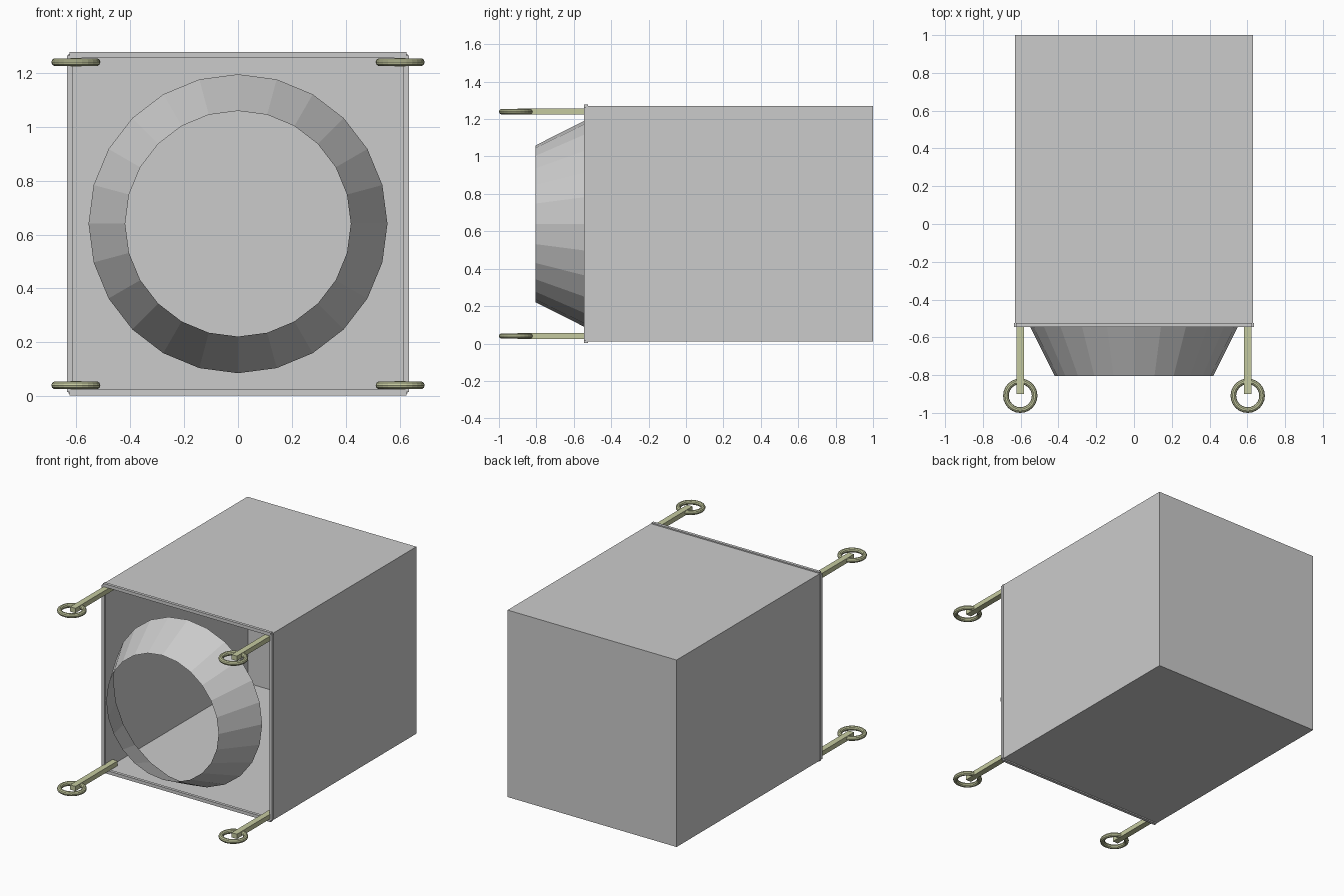
import bpy, bmesh
from math import radians, pi, sin, cos

if "Cube" in bpy.data.objects:
    bpy.data.objects.remove(bpy.data.objects["Cube"])

CZ = 0.64          # height of the centre axis
FRONT = -0.535     # plane of the open front

olive = bpy.data.materials.new("olive_metal")
olive.diffuse_color = (0.56, 0.59, 0.35, 1)
olive.use_nodes = True
olive.node_tree.nodes["Principled BSDF"].inputs["Base Color"].default_value = olive.diffuse_color


def box(name, lo, hi, mat=None):
    size = [b - a for a, b in zip(lo, hi)]
    bpy.ops.mesh.primitive_cube_add(size=1, location=[(a + b) / 2 for a, b in zip(lo, hi)])
    ob = bpy.context.object
    ob.name = name
    ob.scale = size
    bpy.ops.object.transform_apply(location=False, rotation=False, scale=True)
    if mat:
        ob.data.materials.append(mat)
    return ob


# Hollow housing: four thin walls and a back panel, open at the front
H, T = 0.63, 0.01
box("back_panel", (-H, 1 - T, CZ - H), (H, 1, CZ + H))
for s, side in ((-1, "left"), (1, "right")):
    x = sorted((s * H, s * (H - T)))
    box(side + "_wall", (x[0], FRONT, CZ - H + T), (x[1], 1 - T, CZ + H - T))
for s, side in ((-1, "bottom"), (1, "top")):
    z = sorted((CZ + s * H, CZ + s * (H - T)))
    box(side + "_wall", (-H, FRONT, z[0]), (H, 1 - T, z[1]))

# Slim rails framing the open front
for s, a, b in ((-1, "left", "bottom"), (1, "right", "top")):
    x = sorted((s * 0.635, s * 0.615))
    box(a + "_rail", (x[0], FRONT - 0.01, CZ - 0.625), (x[1], FRONT + 0.01, CZ + 0.625))
    z = sorted((CZ + s * 0.638, CZ + s * 0.616))
    box(b + "_rail", (-0.625, FRONT - 0.01, z[0]), (0.625, FRONT + 0.01, z[1]))

# Open-ended tapered collar with 24 flat sides
bm = bmesh.new()
N = 24
rings = []
for r, y in ((0.555, FRONT), (0.419, -0.805)):
    rings.append([bm.verts.new((r * cos(2 * pi * i / N), y, CZ + r * sin(2 * pi * i / N)))
                  for i in range(N)])
for i in range(N):
    j = (i + 1) % N
    bm.faces.new((rings[0][i], rings[1][i], rings[1][j], rings[0][j]))
bmesh.ops.recalc_face_normals(bm, faces=bm.faces)
if bm.faces[:][0].normal.x < 0:
    bmesh.ops.reverse_faces(bm, faces=bm.faces)
mesh = bpy.data.meshes.new("tapered_collar")
bm.to_mesh(mesh)
bm.free()
bpy.context.collection.objects.link(bpy.data.objects.new("tapered_collar", mesh))

# Four corner arms, each ending in a flat ring
for x in (-0.602, 0.602):
    for z in (CZ - 0.6, CZ + 0.6):
        box("corner_arm", (x - 0.02, -0.9, z - 0.016), (x + 0.02, -0.45, z + 0.016), olive)
        bpy.ops.mesh.primitive_torus_add(major_radius=0.076, minor_radius=0.015,
                                         major_segments=24, minor_segments=10,
                                         location=(x, -0.909, z))
        ring = bpy.context.object
        ring.name = "arm_ring"
        ring.data.materials.append(olive)
